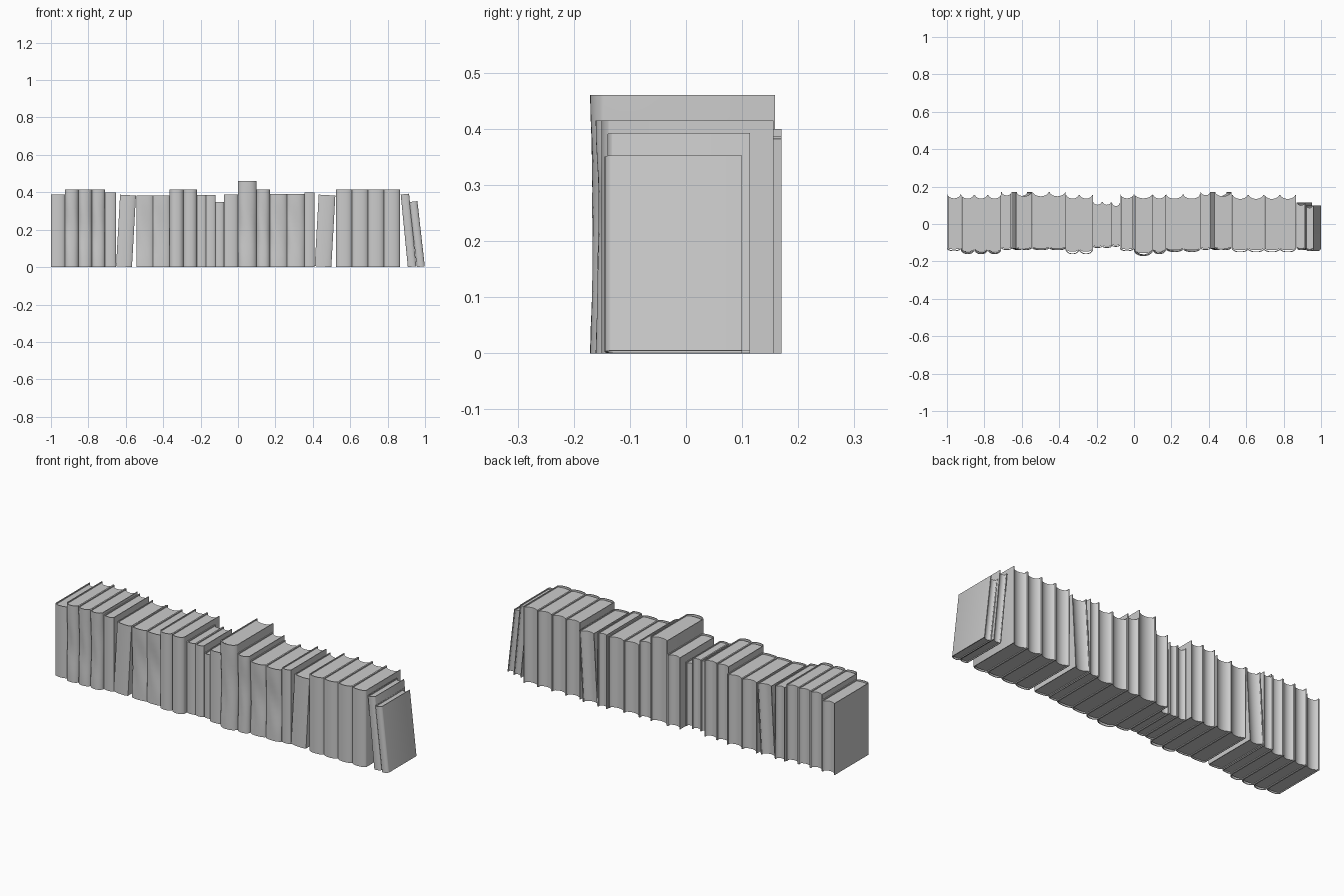
import bpy, bmesh, math
from mathutils import Matrix

if "Cube" in bpy.data.objects:
    bpy.data.objects.remove(bpy.data.objects["Cube"])

BOARD = 0.004   # cover board thickness
INSET = 0.006   # pages sit this far inside the cover


def prism(name, profile, levels, warp, matrix):
    """Stack an xy profile along z, bending the spine by warp(x, y, z)."""
    bm = bmesh.new()
    rings = [[bm.verts.new((x, y + warp(x, y, z), z)) for x, y in profile] for z in levels]
    n = len(profile)
    for low, high in zip(rings, rings[1:]):
        for i in range(n):
            j = (i + 1) % n
            bm.faces.new((low[i], low[j], high[j], high[i]))
    bm.faces.new(rings[0][::-1])
    bm.faces.new(rings[-1])
    bmesh.ops.recalc_face_normals(bm, faces=bm.faces)
    bm.transform(matrix)
    mesh = bpy.data.meshes.new(name)
    bm.to_mesh(mesh)
    bm.free()
    obj = bpy.data.objects.new(name, mesh)
    bpy.context.collection.objects.link(obj)
    bpy.ops.object.select_all(action='DESELECT')
    obj.select_set(True)
    bpy.context.view_layer.objects.active = obj
    bpy.ops.object.shade_smooth_by_angle(angle=math.radians(35))


def arc(half, y, depth, steps=10, power=2.6):
    """Rounded curve from -half to +half reaching depth towards -y."""
    pts = []
    for i in range(steps + 1):
        u = -math.cos(math.pi * i / steps)
        pts.append((half * u, y - depth * max(0, 1 - abs(u) ** power) ** 0.75))
    return pts


def book(name, x0, width, height, front, back, worn, lean):
    half = width / 2
    bulge = max(0.006, -0.13 - front) * 0.5 + 0.004   # deeper books have rounder spines
    y = front + bulge
    wear = 0.006 if worn else 0

    # creased spines sink in around the middle and ripple
    def warp(x, py, z):
        if not worn or py > y + 0.006:
            return 0
        t = z / height
        return wear * math.sin(math.pi * t) * (
            math.sin(math.pi * t) + 0.35 * math.sin(9 * t + 60 * x + 9 * x0))

    levels = [height * k / 12 for k in range(13)] if worn else [0, height]
    # leaning books pivot on the lower corner they rest on
    side = (lean > 0) - (lean < 0)
    m = (Matrix.Translation((x0 + half + side * half, 0, 0))
         @ Matrix.Rotation(math.radians(lean), 4, 'Y')
         @ Matrix.Translation((-side * half, 0, 0)))

    # cover: U-shaped wrap with a rounded spine
    inner = half - BOARD
    outline = ([(-half, back)] + arc(half, y, bulge) + [(half, back), (inner, back)]
               + arc(inner, y + BOARD, bulge)[::-1] + [(-inner, back)])
    prism(name + "_cover", outline, levels, warp, m)

    # page block: rounded at the spine, hollow at the fore edge
    w = inner - 0.0003
    pages = (arc(w, y + BOARD + 0.001, bulge * 0.6)
             + arc(w, back - 0.004, min(0.018, half * 0.45), power=2)[::-1])
    prism(name + "_pages", pages, [0.004, height - INSET], lambda *a: 0, m)


# book formats: height, spine y, fore edge y
FORMATS = {
    "plain": (.387, -.145, .158),
    "tall": (.415, -.161, .156),
    "deep": (.383, -.140, .170),
    "medium": (.400, -.139, .170),
    "slim": (.385, -.128, .118),
    "pocket": (.347, -.122, .110),
    "thick": (.460, -.171, .159),
    "paperback": (.390, -.150, .157),
    "series": (.415, -.151, .156),
    "end_board": (.390, -.140, .114),
    "end_thin": (.350, -.145, .100),
}
cursor = -1.0
made = 0


def run(kind, end, count=1, worn=False, lean=0.0, gap=0.0):
    """Fill the shelf from the cursor (after a gap) to end with equal books."""
    global cursor, made
    start = cursor + gap
    width = (end - start) / count
    for k in range(count):
        made += 1
        book(f"{kind}_book_{made:02d}", start + k * width, width, *FORMATS[kind], worn, lean)
    cursor = end


# the row from left to right
run("plain", -.925)
run("tall", -.71, 3, worn=True)
run("medium", -.652)
run("deep", -.567, lean=3.2)
run("deep", -.365, 2, worn=True, gap=.024)
run("tall", -.22, 2)
run("slim", -.12, 2)
run("pocket", -.075)
run("plain", 0)
run("thick", .10, worn=True)
run("tall", .17, worn=True)
run("paperback", .355, 2, worn=True)
run("medium", .41)
run("deep", .499, lean=3.2)
run("series", .865, 4, gap=.026)
run("end_board", .953, lean=-5.6, gap=.043)
run("end_thin", .999, lean=-6.5, gap=.003)
